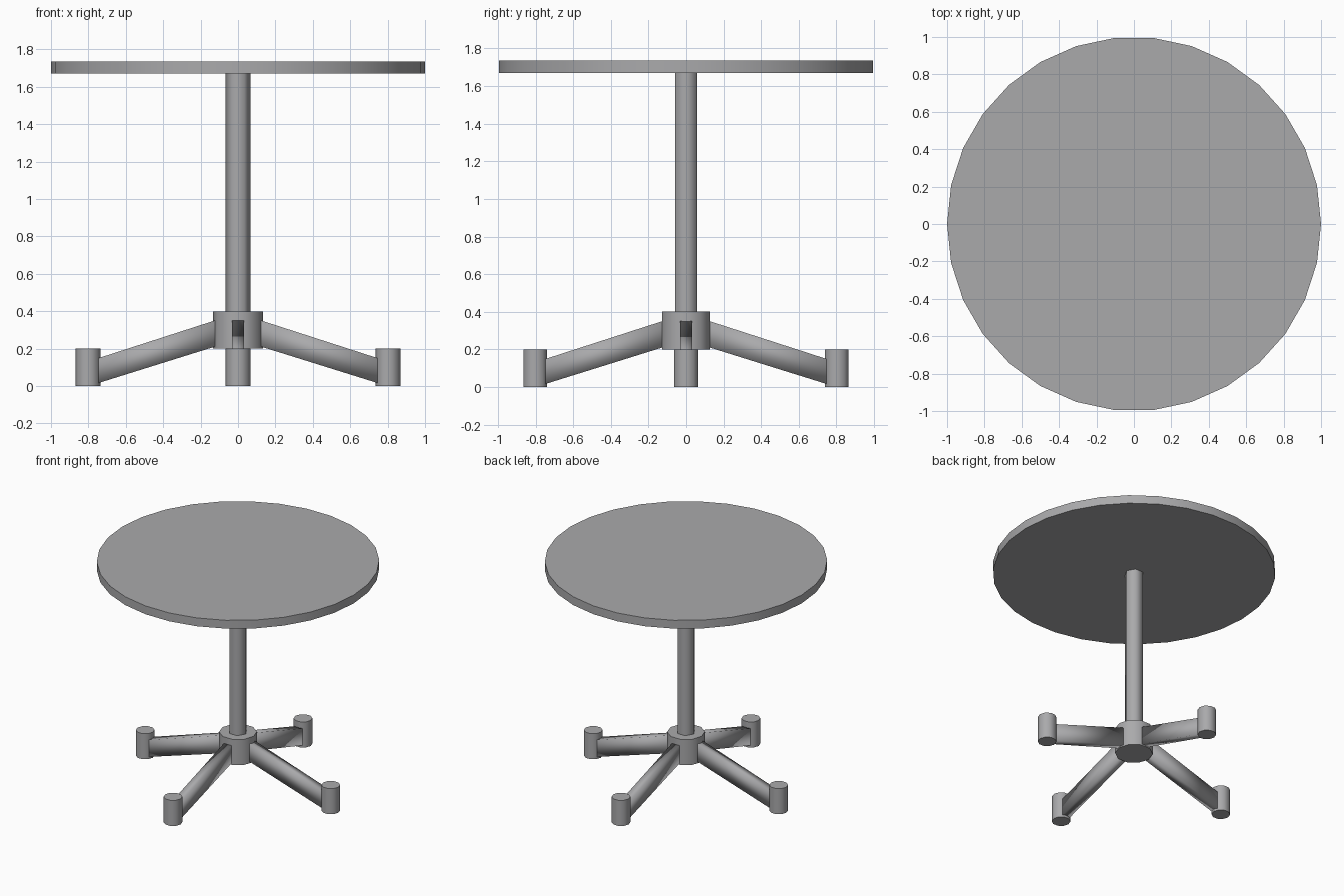
import bpy, bmesh, math
from mathutils import Matrix

if "Cube" in bpy.data.objects:
    bpy.data.objects.remove(bpy.data.objects["Cube"])

grey = bpy.data.materials.new("grey")
grey.diffuse_color = (0.4, 0.4, 0.41, 1)
grey.use_nodes = True
grey.node_tree.nodes["Principled BSDF"].inputs["Base Color"].default_value = grey.diffuse_color


def finish(name, bm, angle):
    bmesh.ops.recalc_face_normals(bm, faces=bm.faces)
    mesh = bpy.data.meshes.new(name)
    bm.to_mesh(mesh)
    bm.free()
    mesh.materials.append(grey)
    obj = bpy.data.objects.new(name, mesh)
    bpy.context.collection.objects.link(obj)
    bpy.ops.object.select_all(action='DESELECT')
    obj.select_set(True)
    bpy.context.view_layer.objects.active = obj
    bpy.ops.object.shade_smooth_by_angle(angle=math.radians(angle))
    return obj


def prism(name, sides, radius, z0, z1, x=0, y=0):
    """Upright prism with its first corner on +x."""
    bm = bmesh.new()
    ring = [bm.verts.new((x + radius * math.cos(math.tau * i / sides),
                          y + radius * math.sin(math.tau * i / sides), z0))
            for i in range(sides)]
    base = bm.faces.new(ring)
    top = bmesh.ops.extrude_face_region(bm, geom=[base])["geom"]
    for v in top:
        if isinstance(v, bmesh.types.BMVert):
            v.co.z = z1
    if not base.is_valid or base not in bm.faces[:]:
        bm.faces.new(ring)
    return finish(name, bm, 65)


def arm(name, turn):
    """Sloping flat bar from the hub down to a foot."""
    bm = bmesh.new()
    bmesh.ops.create_cube(bm, size=1)
    for v in bm.verts:
        outer = v.co.x > 0
        up = v.co.z > 0
        v.co.x = 0.76 if outer else 0.11
        v.co.y = math.copysign(0.032, v.co.y)
        v.co.z = (0.145 if up else 0.012) if outer else (0.355 if up else 0.215)
    bm.transform(Matrix.Rotation(turn, 4, 'Z'))
    return finish(name, bm, 100)


# Round top, post and hub
prism("table_top", 30, 1.0, 1.67, 1.735)
prism("post", 6, 0.067, 0.3, 1.68)
prism("hub", 10, 0.134, 0.2, 0.4)

# Four arms, each ending in an upright foot
for i in range(4):
    a = i * math.pi / 2
    arm(f"arm_{i + 1}", a)
    prism(f"foot_{i + 1}", 10, 0.066, 0, 0.2, 0.802 * math.cos(a), 0.802 * math.sin(a))
